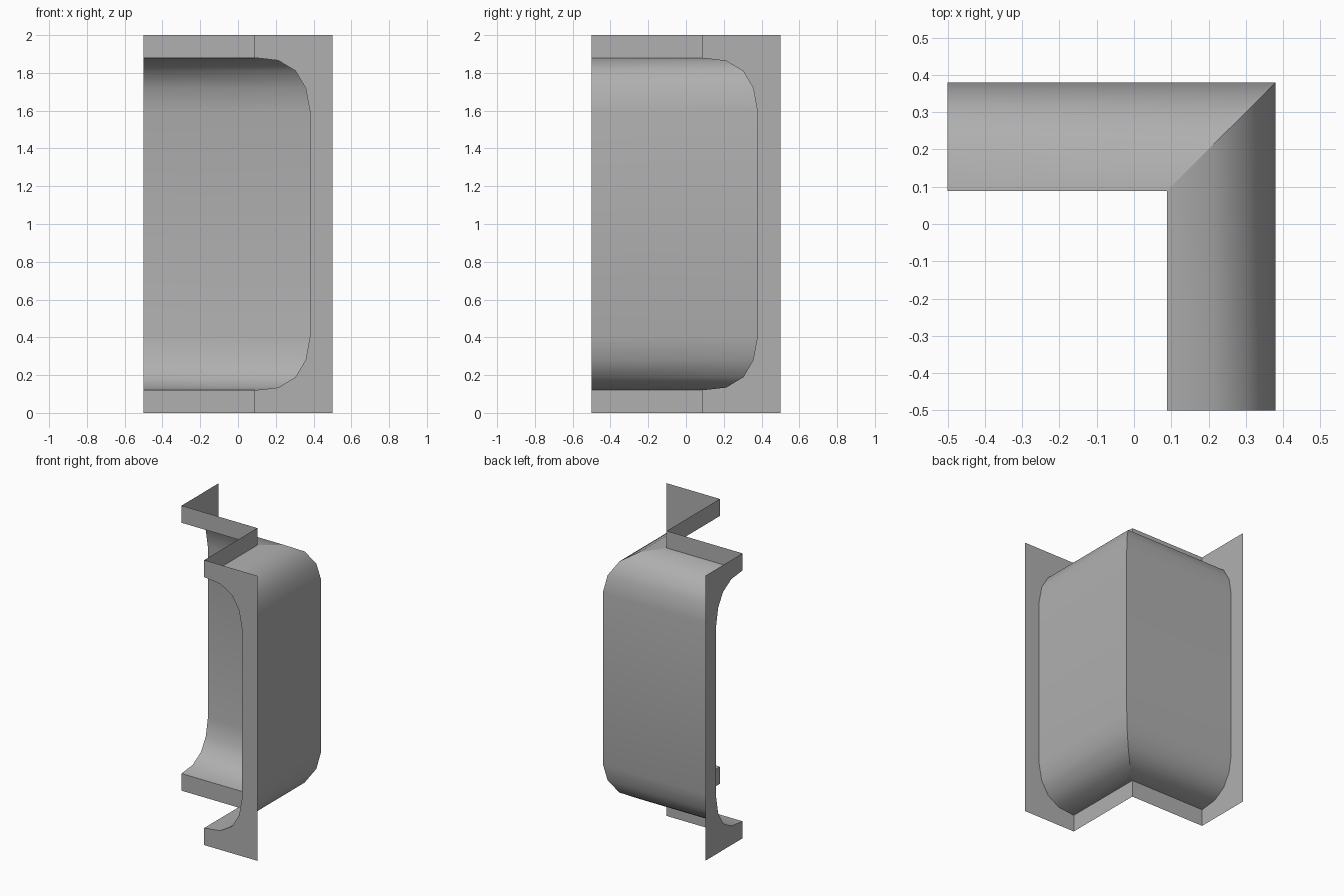
import bpy, bmesh
from math import radians

if "Cube" in bpy.data.objects:
    bpy.data.objects.remove(bpy.data.objects["Cube"])

# Half profile (depth, height), from the top lip down; mirrored about z = 1
HALF = [(0.088, 2.0), (0.088, 1.88), (0.213, 1.866), (0.304, 1.811),
        (0.358, 1.72), (0.38, 1.6)]
PROFILE = HALF + [(d, 2 - z) for d, z in reversed(HALF)]

# Mid grey for every part
grey = bpy.data.materials.new("mid_grey")
grey.diffuse_color = (0.433, 0.433, 0.433, 1)
grey.use_nodes = True
grey.node_tree.nodes["Principled BSDF"].inputs["Base Color"].default_value = grey.diffuse_color


def strip(name, left, right, smooth=False):
    # strip of quads between two edges, each a function of the profile point
    bm = bmesh.new()
    rows = [[bm.verts.new(f(d, z)) for f in (left, right)] for d, z in PROFILE]
    for (a, b), (c, e) in zip(rows, rows[1:]):
        bm.faces.new((a, c, e, b))
    mesh = bpy.data.meshes.new(name)
    bm.to_mesh(mesh)
    bm.free()
    mesh.materials.append(grey)
    obj = bpy.data.objects.new(name, mesh)
    bpy.context.collection.objects.link(obj)
    if smooth:
        bpy.ops.object.select_all(action='DESELECT')
        obj.select_set(True)
        bpy.context.view_layer.objects.active = obj
        bpy.ops.object.shade_smooth_by_angle(angle=radians(30))


# Ends of the two runs, their shared mitre, and the outer edges of the panels
def left_end(d, z): return (-0.5, d, z)
def mitre(d, z): return (d, d, z)
def front_end(d, z): return (d, -0.5, z)
def left_outer(d, z): return (-0.5, 0.5, z)
def front_outer(d, z): return (0.5, -0.5, z)


# Two wall runs meeting at a crisp mitre
strip("back_wall", left_end, mitre, smooth=True)
strip("side_wall", mitre, front_end, smooth=True)

# Flat end panels, from the profile out to the outer edge
strip("left_end_panel", left_outer, left_end)
strip("front_end_panel", front_end, front_outer)
